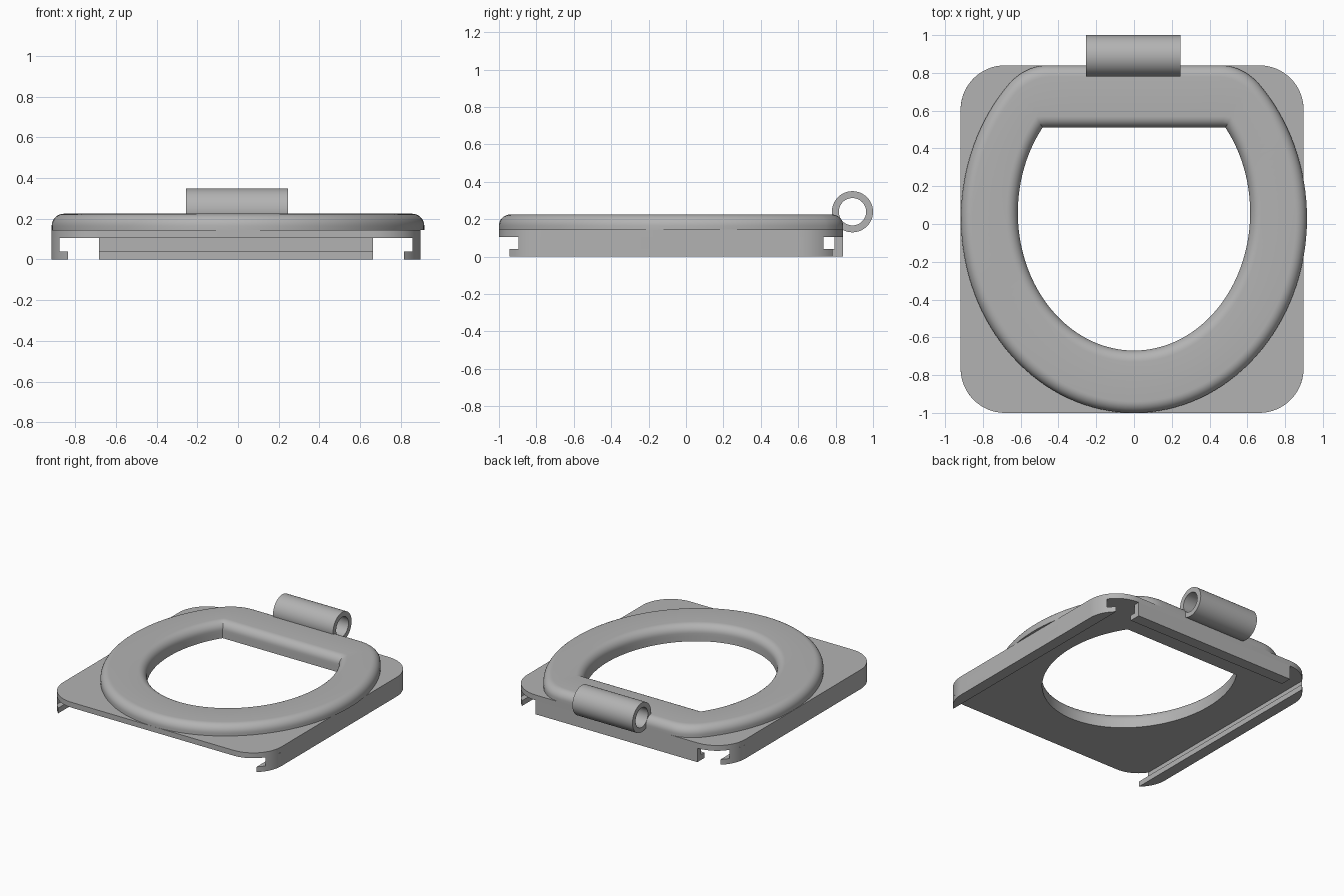
import bpy, bmesh
from math import sin, cos, acos, asin, pi, sqrt

cube = bpy.data.objects.get("Cube")
if cube:
    bpy.data.objects.remove(cube)

grey = bpy.data.materials.new("plain grey")
grey.use_nodes = True
grey.diffuse_color = (0.45, 0.45, 0.45, 1)
grey.node_tree.nodes["Principled BSDF"].inputs["Base Color"].default_value = (0.45, 0.45, 0.45, 1)

# Plate frame: centre, half sizes, corner radius and levels
CX, CY, HX, HY, R = -0.01, -0.08, 0.908, 0.92, 0.235
LIP, UNDER, DECK, TOP = 0.04, 0.105, 0.145, 0.225
ROUND = 0.06


def make(name, bm, angle=35):
    bmesh.ops.recalc_face_normals(bm, faces=bm.faces)
    mesh = bpy.data.meshes.new(name)
    bm.to_mesh(mesh)
    bm.free()
    ob = bpy.data.objects.new(name, mesh)
    bpy.context.collection.objects.link(ob)
    mesh.materials.append(grey)
    bpy.ops.object.select_all(action='DESELECT')
    ob.select_set(True)
    bpy.context.view_layer.objects.active = ob
    bpy.ops.object.shade_smooth_by_angle(angle=angle * pi / 180)
    return ob


def loft(name, loops):
    """Closed skin through loops of equal length, the last joined to the first."""
    bm = bmesh.new()
    rows = [[bm.verts.new(p) for p in loop] for loop in loops]
    n = len(rows[0])
    for a, b in zip(rows, rows[1:] + rows[:1]):
        for i in range(n):
            j = (i + 1) % n
            bm.faces.new((a[i], a[j], b[j], b[i]))
    return make(name, bm)


def prism(name, points, z0, z1):
    bm = bmesh.new()
    face = bm.faces.new([bm.verts.new((x, y, z0)) for x, y in points])
    out = bmesh.ops.extrude_face_region(bm, geom=[face])
    bmesh.ops.translate(bm, vec=(0, 0, z1 - z0),
                        verts=[v for v in out["geom"] if isinstance(v, bmesh.types.BMVert)])
    return make(name, bm)


def ellipse_arc(cy, ax, ay, y_end, n):
    """From the right end at y_end, round the front, to the left end."""
    t = asin((y_end - cy) / ay)
    return [(ax * cos(a), cy + ay * sin(a))
            for a in (t - (pi + 2 * t) * i / n for i in range(n + 1))]


def straight(a, b, n):
    return [(a[0] + (b[0] - a[0]) * i / n, a[1] + (b[1] - a[1]) * i / n) for i in range(1, n)]


def inner_outline(d):
    """Egg opening with a straight back, widened by d."""
    arc = ellipse_arc(0.06, 0.615 + d, 0.73 + d, 0.51 + d, 96)
    return arc + straight(arc[-1], arc[0], 32)


def outer_outline(d):
    """Egg outline with a straight back and rounded back corners, shrunk by d."""
    cy, ax, ay, back = 0.03, 0.916 - d, 1.03 - d, 0.84 - d
    arc = ellipse_arc(cy, ax, ay, back - 0.09, 96)
    corner = ax * sqrt(1 - ((back - cy) / ay) ** 2)
    sx, sy = arc[-1]
    bend = []
    for i in range(1, 11):
        t = i / 10
        bend.append(((1 - t) ** 2 * sx - 2 * t * (1 - t) * corner - t * t * (corner - 0.11),
                     (1 - t) ** 2 * sy + 2 * t * (1 - t) * back + t * t * back))
    mirror = [(-x, y) for x, y in reversed(bend)]
    return arc + bend + straight(bend[-1], mirror[0], 12) + mirror


def at(points, z):
    return [(x, y, z) for x, y in points]


# Raised ring with rounded top edges
steps = [(ROUND * (1 - cos(a)), TOP - ROUND + ROUND * sin(a))
         for a in (pi / 2 * i / 8 for i in range(9))]
loops = [at(outer_outline(0), DECK)]
loops += [at(outer_outline(d), z) for d, z in steps]
loops += [at(inner_outline(d), z) for d, z in reversed(steps)]
loops += [at(inner_outline(0), DECK)]
loft("seat_ring", loops)

# Base plate with the opening cut through
outline = []
for k, (sx, sy) in enumerate([(1, 1), (-1, 1), (-1, -1), (1, -1)]):
    for i in range(17):
        a = pi / 2 * (k + i / 16)
        outline.append((CX + sx * (HX - R) + R * cos(a), CY + sy * (HY - R) + R * sin(a)))
curve = bpy.data.curves.new("base_plate", 'CURVE')
curve.dimensions = '2D'
curve.fill_mode = 'BOTH'
curve.extrude = (DECK - UNDER) / 2
for pts in (outline, inner_outline(0)):
    spline = curve.splines.new('POLY')
    spline.points.add(len(pts) - 1)
    for p, (x, y) in zip(spline.points, pts):
        p.co = (x, y, 0, 1)
    spline.use_cyclic_u = True
plate = bpy.data.objects.new("base_plate", curve)
bpy.context.collection.objects.link(plate)
plate.location.z = (DECK + UNDER) / 2
curve.materials.append(grey)
bpy.ops.object.select_all(action='DESELECT')
plate.select_set(True)
bpy.context.view_layer.objects.active = plate
bpy.ops.object.convert(target='MESH')
bpy.ops.object.shade_smooth_by_angle(angle=35 * pi / 180)


# Side rails: strips of the plate outline, hooked inward at the bottom
def strip(side, width):
    t = acos((R - width) / R)
    arc = [t * (1 - i / 10) for i in range(11)]
    right = [(HX - R + R * cos(a), HY - R + R * sin(a)) for a in arc]
    right += [(x, -y) for x, y in reversed(right)]
    return [(CX + side * x, CY + y) for x, y in right]


for side, label in ((1, "left"), (-1, "right")):
    prism(label + "_rail_wall", strip(side, 0.04), LIP, UNDER)
    prism(label + "_rail_lip", strip(side, 0.082), 0, LIP)


# Back rail, between the rounded corners
def back_strip(width):
    w, y = HX - R, CY + HY
    return [(CX - w, y - width), (CX + w, y - width), (CX + w, y), (CX - w, y)]


prism("back_rail_wall", back_strip(0.045), LIP, UNDER)
prism("back_rail_lip", back_strip(0.085), 0, LIP)


# Hinge tube
def circle(x, r):
    return [(x, 0.89 + r * cos(2 * pi * i / 64), 0.24 + r * sin(2 * pi * i / 64)) for i in range(64)]


loft("hinge_tube", [circle(-0.255, 0.11), circle(0.245, 0.11),
                    circle(0.245, 0.073), circle(-0.255, 0.073)])
